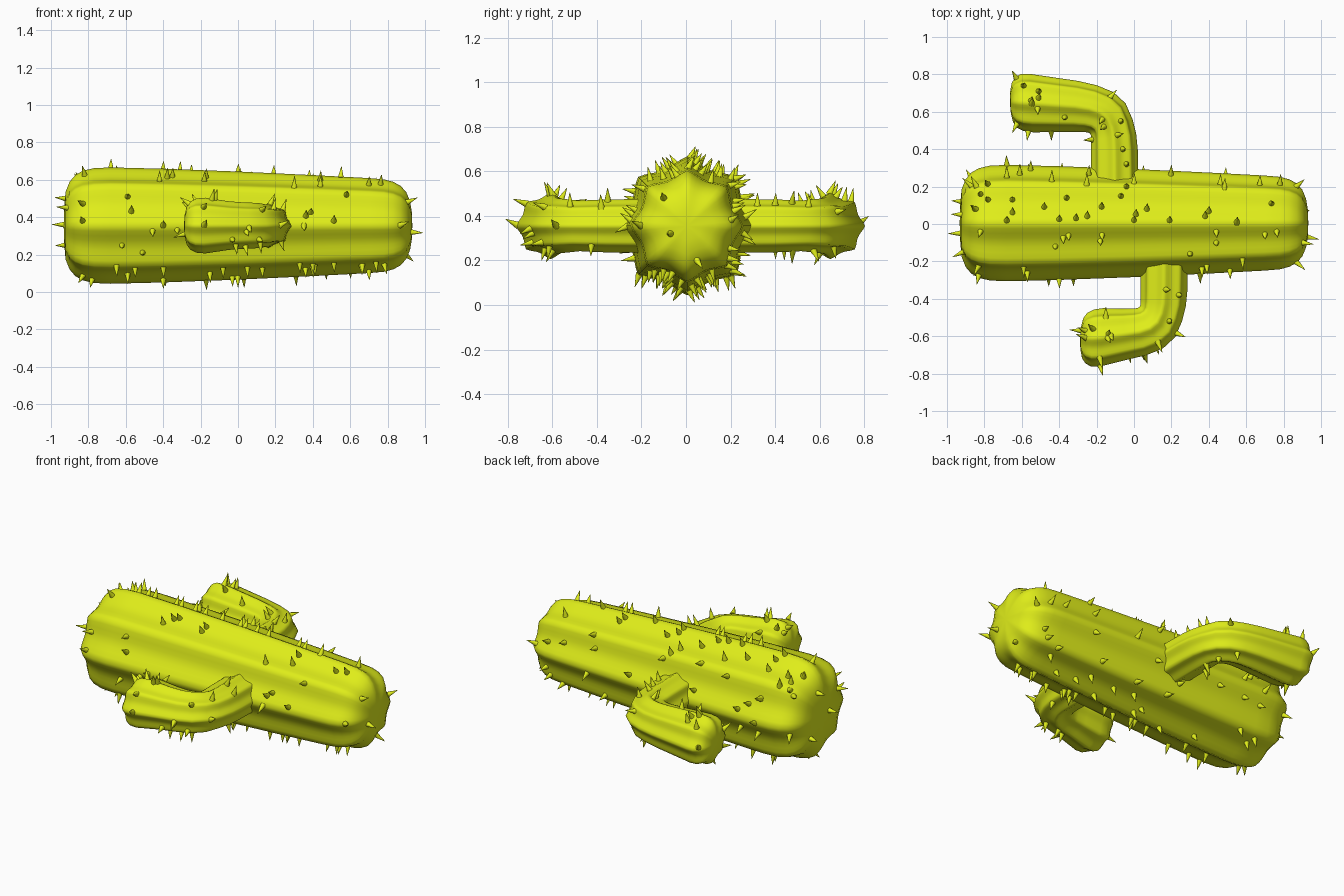
import bpy, bmesh, math, random
from mathutils import Vector, Matrix
from mathutils.bvhtree import BVHTree

if "Cube" in bpy.data.objects:
    bpy.data.objects.remove(bpy.data.objects["Cube"])

random.seed(4)
ZC = 0.355
SEG = 64
mat = bpy.data.materials.new("cactus_green")
mat.diffuse_color = (0.74, 0.85, 0.01, 1)
mat.use_nodes = True
mat.node_tree.nodes["Principled BSDF"].inputs["Base Color"].default_value = mat.diffuse_color


def finish(bm, name, angle=60):
    bmesh.ops.recalc_face_normals(bm, faces=bm.faces)
    me = bpy.data.meshes.new(name)
    bm.to_mesh(me)
    ob = bpy.data.objects.new(name, me)
    bpy.context.collection.objects.link(ob)
    me.materials.append(mat)
    bpy.ops.object.select_all(action='DESELECT')
    bpy.context.view_layer.objects.active = ob
    ob.select_set(True)
    bpy.ops.object.shade_smooth_by_angle(angle=math.radians(angle))
    return ob


def ribbed_tube(name, pairs, start, end, zscale=1.0, depth=0.13):
    """Loft eight-ribbed rings; each ring spans an (inner, outer) pair of xy points."""
    bm = bmesh.new()
    rings = []
    for a, b in pairs:
        a, b = Vector((*a, ZC)), Vector((*b, ZC))
        mid, half = (a + b) / 2, (b - a) / 2
        up = Vector((0, 0, half.length * zscale))
        ring = []
        for i in range(SEG):
            t = 2 * math.pi * i / SEG
            k = 1 - depth * abs(math.sin(4 * t)) ** 1.2
            ring.append(bm.verts.new(mid + k * (math.cos(t) * half + math.sin(t) * up)))
        rings.append(ring)
    for r, s in zip(rings, rings[1:]):
        for i in range(SEG):
            j = (i + 1) % SEG
            bm.faces.new((r[i], r[j], s[j], s[i]))
    for ring, tip in ((rings[0], start), (rings[-1], end)):
        c = bm.verts.new((*tip, ZC))
        for i in range(SEG):
            bm.faces.new((ring[i], ring[(i + 1) % SEG], c))
    return finish(bm, name)


# Tapered trunk lying along x
profile = [(-0.93, 0.09), (-0.922, 0.18), (-0.90, 0.235), (-0.87, 0.27), (-0.83, 0.293),
           (-0.77, 0.307), (-0.68, 0.311), (-0.4, 0.304), (0, 0.289), (0.4, 0.27),
           (0.7, 0.254), (0.78, 0.247), (0.83, 0.234), (0.87, 0.212), (0.90, 0.178),
           (0.92, 0.13), (0.93, 0.07)]
YC = 0.005
trunk = ribbed_tube("trunk", [((x, YC - r), (x, YC + r)) for x, r in profile],
                    (-0.932, YC), (0.932, YC))

# Bent arms: same elbow, mirrored and shifted, with a different forearm length
elbow = [((-0.23, 0.15), (0.025, 0.15)), ((-0.23, 0.40), (0.02, 0.40)),
         ((-0.23, 0.45), (0.012, 0.48)), ((-0.231, 0.475), (-0.008, 0.56)),
         ((-0.237, 0.485), (-0.045, 0.645)), ((-0.25, 0.49), (-0.11, 0.705)),
         ((-0.275, 0.492), (-0.2, 0.742)), ((-0.33, 0.493), (-0.3, 0.765))]
forearm = [((-0.54, 0.49), (-0.56, 0.803)), ((-0.59, 0.497), (-0.605, 0.802)),
           ((-0.625, 0.515), (-0.635, 0.785)), ((-0.647, 0.545), (-0.653, 0.757)),
           ((-0.658, 0.59), (-0.662, 0.71))]


def arm(name, side, dx, dy, dend):
    def move(p, d):
        return (p[0] + d, side * (p[1] + dy))
    pairs = [(move(a, dx), move(b, dx)) for a, b in elbow]
    pairs += [(move(a, dend), move(b, dend)) for a, b in forearm]
    return ribbed_tube(name, pairs, move((-0.1, 0.15), dx), move((-0.664, 0.65), dend), 0.95)


arms = [arm("back_arm", 1, 0, 0, 0), arm("front_arm", -1, 0.265, -0.04, 0.375)]

# Spines: cones standing on the surface, some at chosen places, the rest scattered
spines = bmesh.new()


def add_spine(p, n):
    length = random.uniform(0.06, 0.072)
    m = Matrix.Translation(p + n * (length / 2 - 0.008)) @ n.to_track_quat('Z', 'Y').to_matrix().to_4x4()
    bmesh.ops.create_cone(spines, cap_ends=True, segments=10, radius1=0.017,
                          radius2=0.001, depth=length, matrix=m)


verts, polys = [], []
for ob in [trunk] + arms:
    off = len(verts)
    verts += [v.co.copy() for v in ob.data.vertices]
    polys += [[i + off for i in f.vertices] for f in ob.data.polygons]
tree = BVHTree.FromPolygons(verts, polys)


def drop(origin, direction):
    p, n, _, _ = tree.ray_cast(Vector(origin), Vector(direction))
    if p:
        add_spine(p, n if n.dot(Vector(direction)) < 0 else -n)


top = [(-.82, .16), (-.85, .08), (-.78, .13), (-.65, .13), (-.65, .06), (-.48, .09), (-.44, .23),
       (-.36, .14), (-.31, .03), (-.25, .04), (-.07, .15), (-.04, .2), (0, .02), (.01, .05),
       (.38, .04), (.55, .01), (.44, -.1), (.3, -.16), (.44, -.04), (-.35, -.06), (-.18, -.09),
       (-.42, -.12), (-.82, -.04), (-.59, .74), (-.51, .71), (-.55, .66), (-.37, .57),
       (-.16, .52), (-.07, .55), (-.06, .4), (-.04, .32), (-.26, -.57), (-.14, -.61),
       (.19, -.52), (.24, -.38)]
for x, y in top:
    drop((x, y, 2), (0, 0, -1))
front = [(-.59, .51), (-.57, .43), (-.62, .25), (-.51, .21), (.58, .52), (-.18, .36),
         (-.03, .28), (.13, .44)]
for x, z in front:
    drop((x, -2, z), (0, 1, 0))
for x in (-.78, -.59, -.55, -.39, -.17, -.15, -.08, .05, .13, .23, .31, .33, .41, .6, .66, .7):
    drop((x, random.uniform(-.2, .2), -2), (0, 0, 1))
for y, z in ((-.1, .48), (.11, .55), (-.07, .32), (.05, .2)):
    drop((2, y, z), (-1, 0, 0))
for y, z in ((-.05, .36), (.12, .25), (.05, .5), (-.15, .45)):
    drop((-2, y, z), (1, 0, 0))

# Area-weighted scatter, keeping the listed front and top faces and the arm roots clear
for ob, count in ((trunk, 75), (arms[0], 18), (arms[1], 16)):
    faces = list(ob.data.polygons)
    weights = [f.area for f in faces]
    while count:
        f = random.choices(faces, weights)[0]
        a, b = random.sample([ob.data.vertices[i].co for i in f.vertices], 2)
        p, n = a.lerp(b, random.random()), f.normal.copy()
        if n.z > 0.93 or (ob is not trunk and abs(p.y) < 0.33):
            continue
        if ob is trunk and n.y < -0.9:
            continue
        add_spine(p, n)
        count -= 1
finish(spines, "spines", 50)
